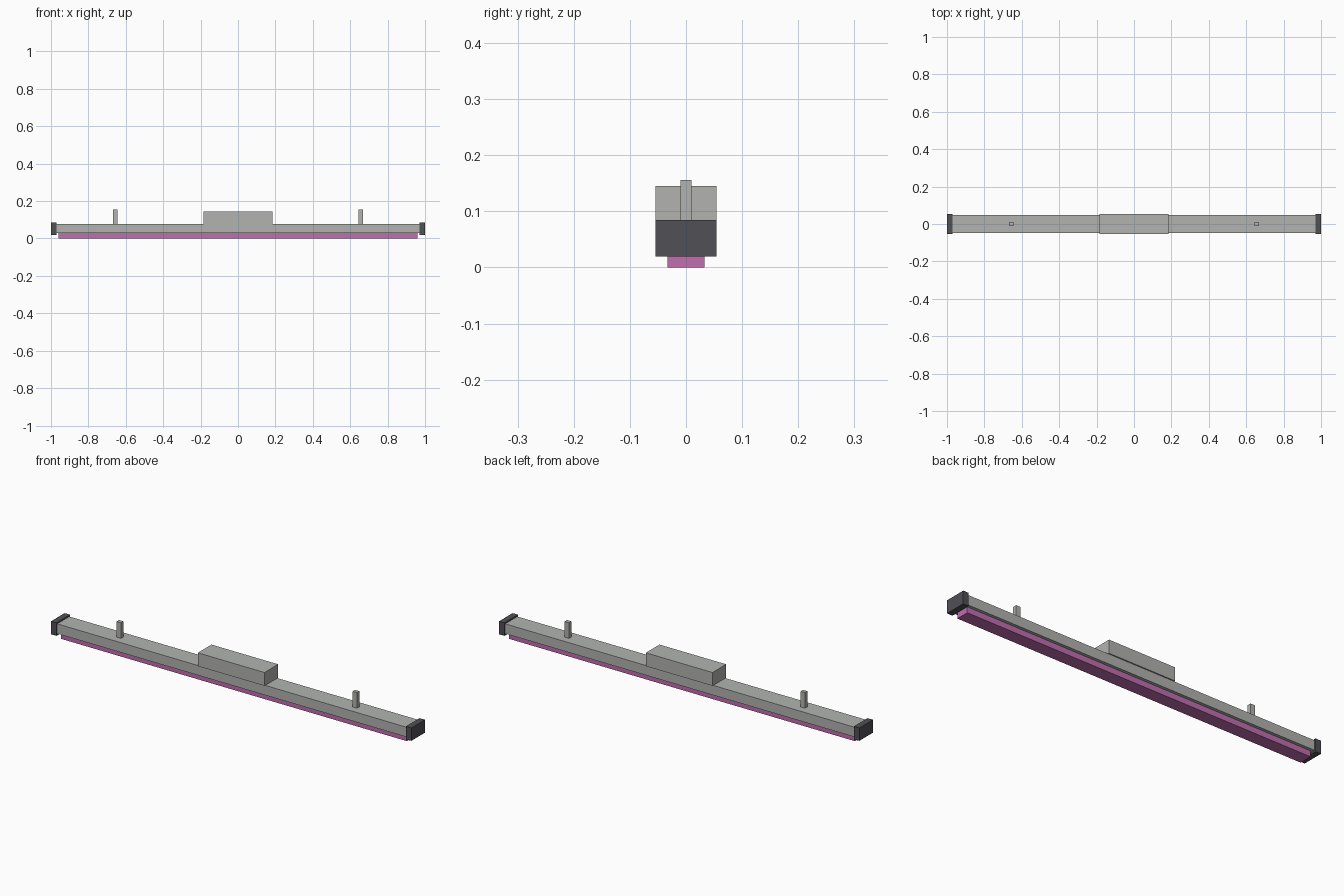
import bpy

cube = bpy.data.objects.get("Cube")
if cube:
    bpy.data.objects.remove(cube, do_unlink=True)


def make_material(name, rgb):
    mat = bpy.data.materials.new(name)
    mat.use_nodes = True
    colour = (*rgb, 1.0)
    mat.diffuse_color = colour
    mat.node_tree.nodes["Principled BSDF"].inputs["Base Color"].default_value = colour
    return mat


grey = make_material("light grey metal", (0.445, 0.455, 0.435))
dark = make_material("dark grey plastic", (0.08, 0.08, 0.093))
pink = make_material("pink diffuser", (0.527, 0.156, 0.429))


def box(name, x, half_x, half_y, bottom, top, mat):
    """Box centred on y = 0, spanning bottom to top."""
    bpy.ops.mesh.primitive_cube_add(size=2, location=(x, 0, (bottom + top) / 2))
    obj = bpy.context.object
    obj.name = name
    obj.scale = (half_x, half_y, (top - bottom) / 2)
    bpy.ops.object.transform_apply(location=False, rotation=False, scale=True)
    obj.data.materials.append(mat)
    return obj


# Long housing, diffuser strip below and driver box on top
box("housing", 0, 0.97, 0.048, 0.029, 0.078, grey)
box("diffuser", 0, 0.96, 0.033, 0.0, 0.029, pink)
box("driver_box", 0, 0.185, 0.054, 0.078, 0.145, grey)

# End caps and hanging posts on both sides
for side, sign in (("left", 1), ("right", -1)):
    box(side + "_end_cap", sign * 0.985, 0.015, 0.054, 0.02, 0.085, dark)
    box(side + "_hanging_post", sign * 0.655, 0.012, 0.01, 0.078, 0.156, grey)
